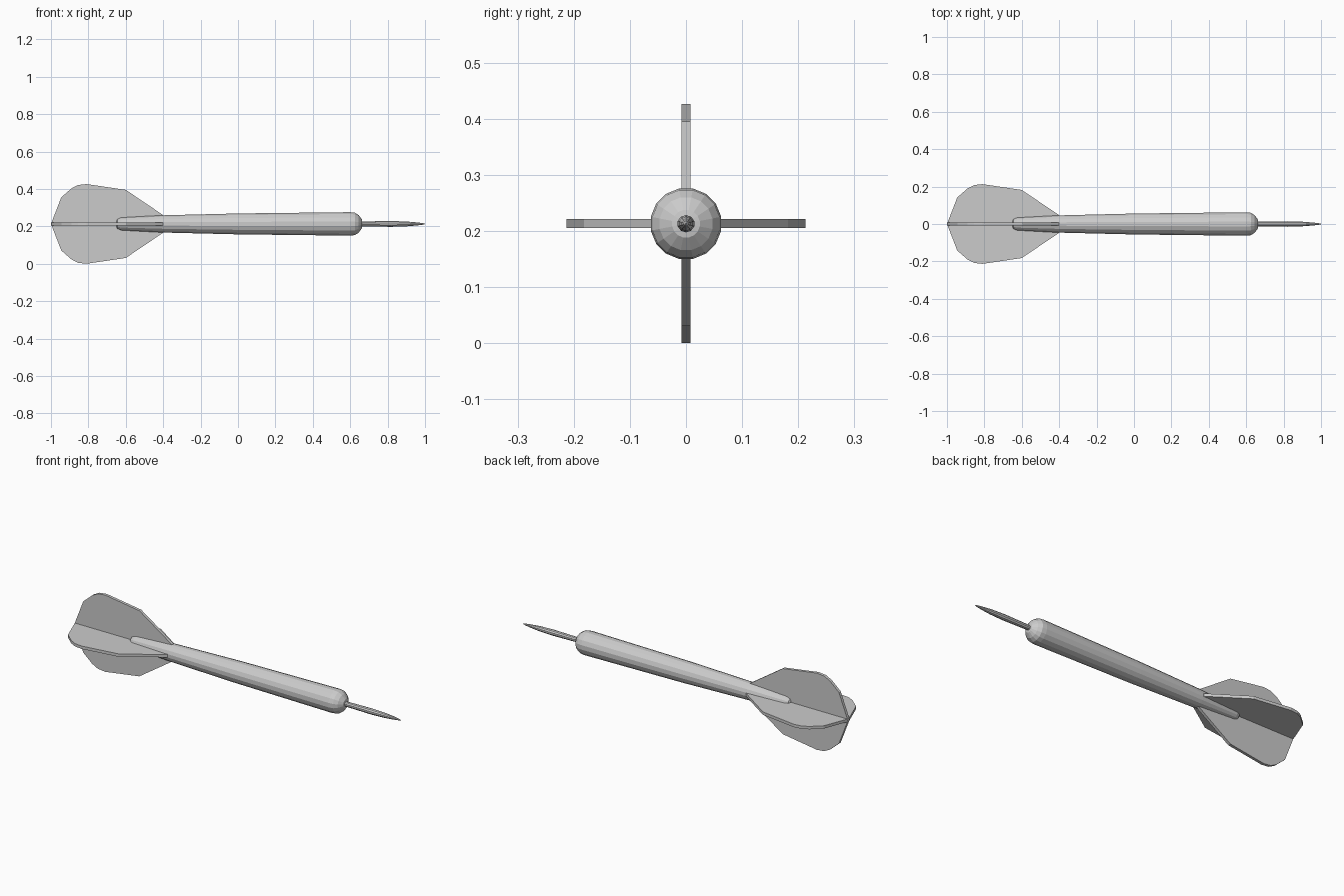
import bpy, bmesh
from math import pi, cos, sin

if "Cube" in bpy.data.objects:
    bpy.data.objects.remove(bpy.data.objects["Cube"])

AXIS_Z = 0.213


def finish(name, bm):
    bmesh.ops.recalc_face_normals(bm, faces=bm.faces)
    mesh = bpy.data.meshes.new(name)
    bm.to_mesh(mesh)
    bm.free()
    obj = bpy.data.objects.new(name, mesh)
    bpy.context.collection.objects.link(obj)
    obj.location.z = AXIS_Z
    return obj


def lathe_x(name, profile, sides):
    """Closed, flat-faced turned shape around the x axis from (x, radius) pairs."""
    bm = bmesh.new()
    rings = []
    for x, r in profile:
        angles = [2 * pi * (i + 0.5) / sides for i in range(sides)]
        rings.append([bm.verts.new((x, r * cos(a), r * sin(a))) for a in angles])
    for a, b in zip(rings, rings[1:]):
        for i in range(sides):
            j = (i + 1) % sides
            bm.faces.new((a[i], a[j], b[j], b[i]))
    bm.faces.new(rings[0])
    bm.faces.new(rings[-1])
    return finish(name, bm)


def fin(name, outline, thickness, angle):
    """Flat plate in the xz plane, turned around the x axis."""
    bm = bmesh.new()
    face = bm.faces.new([bm.verts.new((x, -thickness / 2, r)) for x, r in outline])
    ext = bmesh.ops.extrude_face_region(bm, geom=[face])
    moved = [v for v in ext["geom"] if isinstance(v, bmesh.types.BMVert)]
    bmesh.ops.translate(bm, verts=moved, vec=(0, thickness, 0))
    finish(name, bm).rotation_euler.x = angle


# Tapered barrel with chamfered ends
lathe_x("barrel", [(-0.65, 0.018), (-0.645, 0.027), (-0.625, 0.035), (-0.4, 0.047),
                   (0, 0.057), (0.6, 0.064), (0.625, 0.061), (0.645, 0.048),
                   (0.662, 0.025), (0.664, 0.012)], 16)

# Needle point
lathe_x("needle", [(0.65, 0.013), (0.72, 0.014), (0.82, 0.0155), (0.9, 0.013),
                   (0.96, 0.008), (0.99, 0.004), (1.0, 0.001)], 10)

# Four flight fins
outline = [(-1.0, 0), (-0.945, 0.142), (-0.89, 0.19), (-0.855, 0.208), (-0.81, 0.213),
           (-0.6, 0.182), (-0.4, 0.047), (-0.4, 0)]
for i, side in enumerate(("top", "left", "bottom", "right")):
    fin("flight_fin_" + side, outline, 0.016, i * pi / 2)
